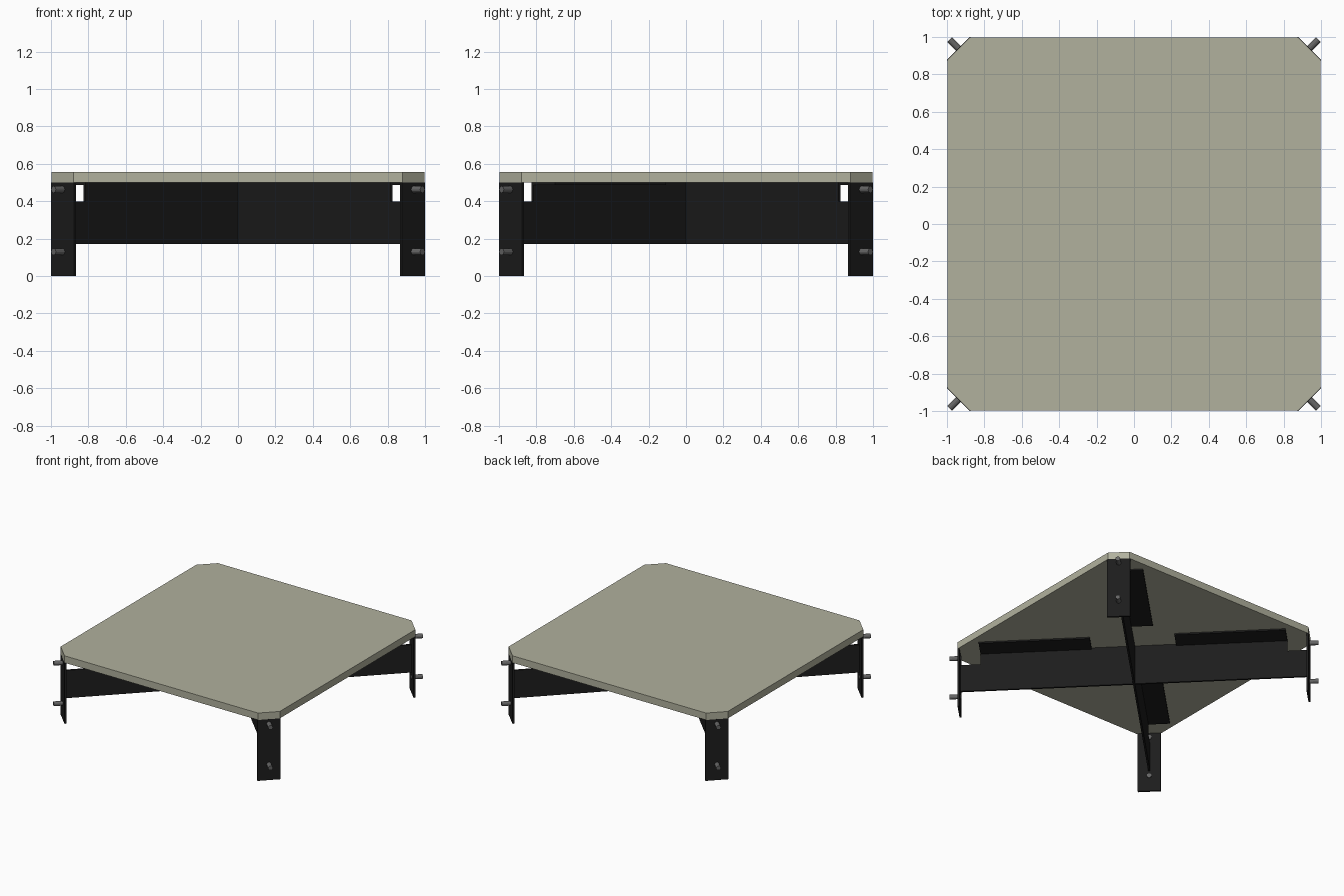
import bpy, bmesh, math
from mathutils import Matrix

if "Cube" in bpy.data.objects:
    bpy.data.objects.remove(bpy.data.objects["Cube"])


def material(name, rgb):
    m = bpy.data.materials.new(name)
    m.diffuse_color = (*rgb, 1)
    m.use_nodes = True
    m.node_tree.nodes["Principled BSDF"].inputs["Base Color"].default_value = m.diffuse_color
    return m


TOP = material("pale_olive", (0.44, 0.44, 0.34))
BLACK = material("black_steel", (0.012, 0.012, 0.012))
GREY = material("bolt_grey", (0.13, 0.13, 0.13))


def prism(name, points, offset, mat, matrix=Matrix()):
    """Extrude a closed outline by the offset vector."""
    bm = bmesh.new()
    face = bm.faces.new([bm.verts.new(p) for p in points])
    out = bmesh.ops.extrude_face_region(bm, geom=[face])
    verts = [v for v in out["geom"] if isinstance(v, bmesh.types.BMVert)]
    bmesh.ops.translate(bm, vec=offset, verts=verts)
    bmesh.ops.recalc_face_normals(bm, faces=bm.faces)
    return finish(name, bm, mat, matrix)


def box(name, x, y, z, mat, matrix):
    pts = [(x[0], y[0], z[0]), (x[1], y[0], z[0]), (x[1], y[1], z[0]), (x[0], y[1], z[0])]
    return prism(name, pts, (0, 0, z[1] - z[0]), mat, matrix)


def finish(name, bm, mat, matrix):
    me = bpy.data.meshes.new(name)
    bm.to_mesh(me)
    bm.free()
    me.materials.append(mat)
    ob = bpy.data.objects.new(name, me)
    ob.matrix_world = matrix
    bpy.context.collection.objects.link(ob)
    return ob


def turn(deg):
    return Matrix.Rotation(math.radians(deg), 4, 'Z')


# table top: square with clipped corners
a, c = 0.996, 0.88
outline = [(a, -c), (a, c), (c, a), (-c, a), (-a, c), (-a, -c), (-c, -a), (c, -a)]
prism("table_top", [(x, y, 0.5) for x, y in outline], (0, 0, 0.057), TOP)

# crossed beams along the diagonals, notched at the upper ends
t = 0.015
profile = [(-1.32, 0.172), (1.32, 0.172), (1.32, 0.4), (1.16, 0.4),
           (1.16, 0.5), (-1.16, 0.5), (-1.16, 0.4), (-1.32, 0.4)]
for i, deg in enumerate((45, -45)):
    m = turn(deg)
    prism(f"cross_beam_{i}", [(x, -t / 2, z) for x, z in profile], (0, t, 0), BLACK, m)
    # mounting flanges under the top, on one side of each beam
    for s in (-1, 1):
        box(f"beam_flange_{i}_{s}", sorted((0.32 * s, 1.16 * s)), (0, 0.17),
            (0.488, 0.5), BLACK, m)

# corner legs with two bolts each
for k in range(4):
    m = turn(45 + 90 * k)
    box(f"leg_{k}", (1.312, 1.327), (-0.087, 0.087), (0, 0.5), BLACK, m)
    for j, z in enumerate((0.13, 0.463)):
        bm = bmesh.new()
        bmesh.ops.create_cone(bm, cap_ends=True, segments=12, radius1=0.018,
                              radius2=0.018, depth=0.09)
        place = Matrix.Translation((1.35, 0, z)) @ Matrix.Rotation(math.pi / 2, 4, 'Y')
        finish(f"bolt_{k}_{j}", bm, GREY, m @ place)
